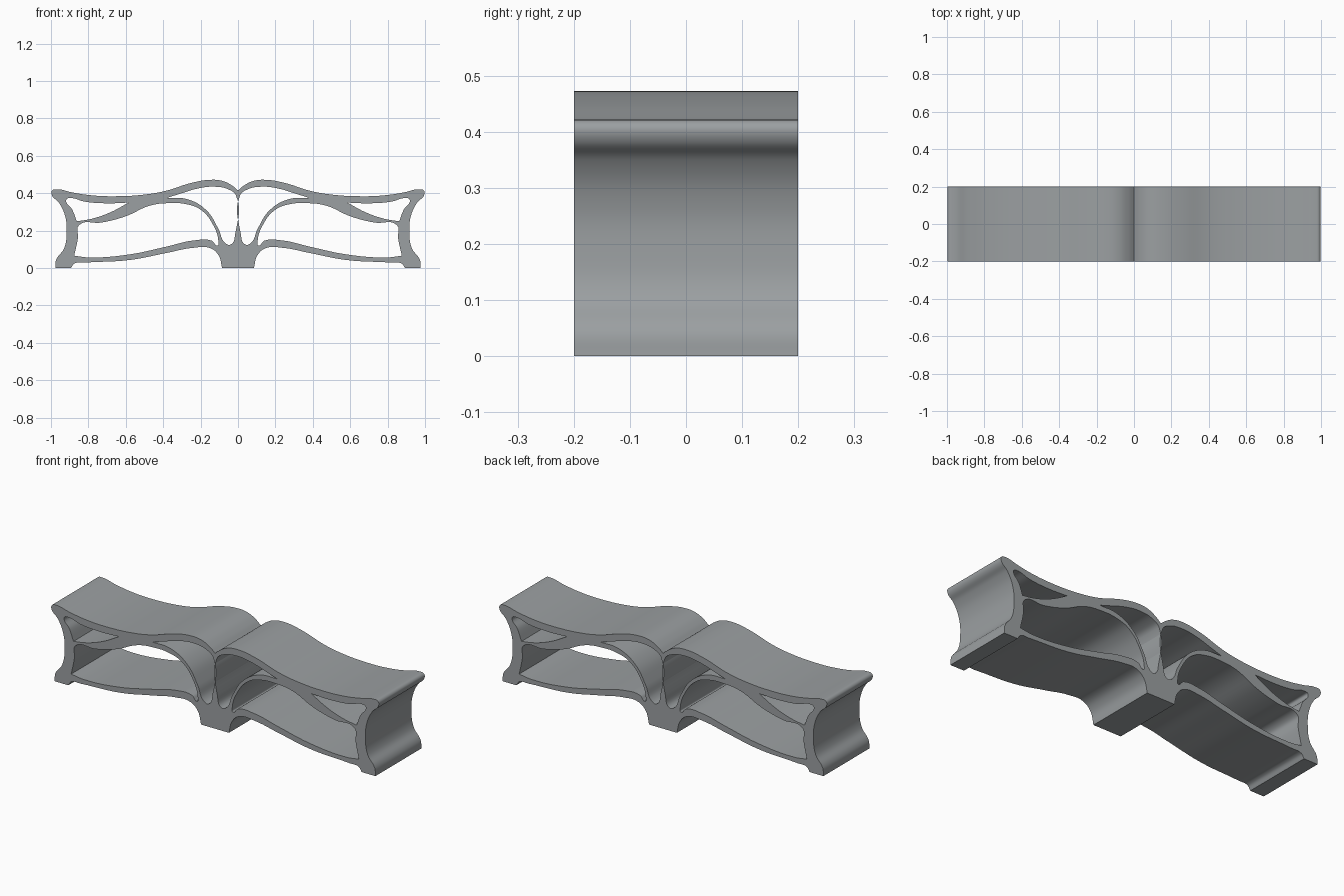
import bpy, bmesh, math

if "Cube" in bpy.data.objects:
    bpy.data.objects.remove(bpy.data.objects["Cube"])

mat = bpy.data.materials.new("grey metal")
mat.diffuse_color = (0.33, 0.35, 0.36, 1)
mat.use_nodes = True
mat.node_tree.nodes["Principled BSDF"].inputs["Base Color"].default_value = mat.diffuse_color

# Right-half profiles as (x, z); a third value marks a sharp corner
outer = [(0.0, .415, 1), (.03, .44), (.08, .465), (.145, .472), (.25, .455), (.385, .413),
         (.49, .394), (.64, .384), (.785, .389), (.89, .405), (.965, .421), (.993, .415),
         (.995, .39), (.958, .35), (.925, .28), (.916, .19), (.93, .105), (.972, .045),
         (.977, 0, 1), (.893, 0, 1), (.875, .024), (.82, .029), (.58, .043), (.385, .08),
         (.24, .108), (.15, .107), (.105, .07), (.085, 0, 1)]
centre_hole = [(.012, .39), (.05, .42), (.13, .435), (.22, .424), (.31, .397), (.38, .375, 1),
               (.27, .368), (.17, .31), (.105, .21), (.07, .135), (.04, .125), (.014, .19)]
lower_hole = [(.105, .145), (.13, .225), (.2, .312), (.28, .342), (.37, .347), (.47, .334),
              (.6, .277), (.73, .243), (.85, .229), (.856, .16), (.876, .066, 1),
              (.8, .057), (.58, .073), (.385, .114), (.24, .147), (.14, .146), (.108, .121)]
tip_hole = [(.585, .35, 1), (.7, .346), (.82, .355), (.9, .374), (.918, .366),
            (.885, .31), (.862, .25, 1), (.78, .264), (.68, .299)]


def flip(pts):
    return [(-p[0],) + p[1:] for p in reversed(pts)]


def add_loop(curve, pts):
    s = curve.splines.new('BEZIER')
    s.bezier_points.add(len(pts) - 1)
    s.use_cyclic_u = True
    s.resolution_u = 6
    for b, p in zip(s.bezier_points, pts):
        b.co = (p[0], p[1], 0)
        kind = 'VECTOR' if len(p) > 2 else 'AUTO'
        b.handle_left_type = b.handle_right_type = kind


# Extruded winged frame with holes
curve = bpy.data.curves.new("winged_frame", 'CURVE')
curve.dimensions = '2D'
curve.fill_mode = 'BOTH'
curve.extrude = 0.2
add_loop(curve, outer + flip(outer[1:]))
for hole in (centre_hole, lower_hole, tip_hole):
    add_loop(curve, hole)
    add_loop(curve, flip(hole))
frame = bpy.data.objects.new("winged_frame", curve)
bpy.context.collection.objects.link(frame)
frame.rotation_euler.x = math.pi / 2

# Turn into a welded mesh with smooth walls and crisp edges
bpy.context.view_layer.objects.active = frame
frame.select_set(True)
bpy.ops.object.convert(target='MESH')
frame = bpy.context.object
bm = bmesh.new()
bm.from_mesh(frame.data)
bmesh.ops.remove_doubles(bm, verts=bm.verts, dist=0.0002)
bmesh.ops.recalc_face_normals(bm, faces=bm.faces)
bm.to_mesh(frame.data)
bm.free()
frame.data.materials.clear()
frame.data.materials.append(mat)
bpy.ops.object.transform_apply(location=False, rotation=True, scale=False)
bpy.ops.object.shade_smooth_by_angle(angle=math.radians(35))
